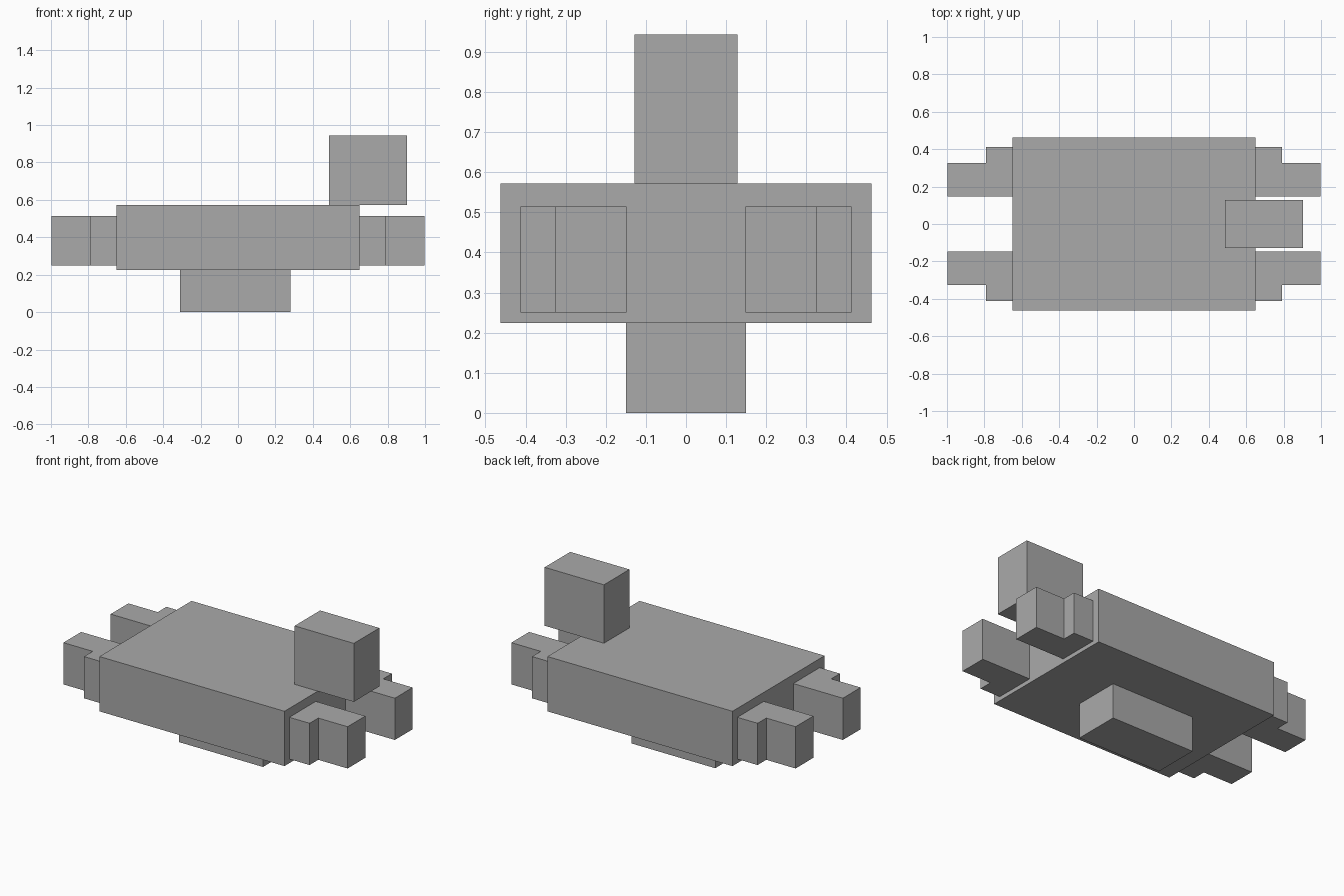
import bpy
import bmesh

cube = bpy.data.objects.get("Cube")
if cube:
    bpy.data.objects.remove(cube, do_unlink=True)

# Single plain grey
grey = bpy.data.materials.new("plain grey")
grey.use_nodes = True
colour = (0.4, 0.4, 0.4, 1)
grey.diffuse_color = colour
grey.node_tree.nodes["Principled BSDF"].inputs["Base Color"].default_value = colour


def prism(name, outline, z0, z1):
    """Extrude a flat outline upward from z0 to z1."""
    bm = bmesh.new()
    base = bm.faces.new([bm.verts.new((x, y, z0)) for x, y in outline])
    top = bmesh.ops.extrude_face_region(bm, geom=[base], use_keep_orig=True)
    for v in top["geom"]:
        if isinstance(v, bmesh.types.BMVert):
            v.co.z = z1
    bmesh.ops.recalc_face_normals(bm, faces=bm.faces)
    mesh = bpy.data.meshes.new(name)
    bm.to_mesh(mesh)
    bm.free()
    mesh.materials.append(grey)
    obj = bpy.data.objects.new(name, mesh)
    bpy.context.collection.objects.link(obj)
    return obj


def box(name, x0, x1, half_y, z0, z1):
    outline = [(x0, -half_y), (x1, -half_y), (x1, half_y), (x0, half_y)]
    return prism(name, outline, z0, z1)


# Body, raised head at one end and the block underneath
box("body", -0.65, 0.65, 0.462, 0.224, 0.572)
box("head", 0.487, 0.903, 0.128, 0.572, 0.943)
box("underside_block", -0.31, 0.28, 0.149, 0, 0.224)

# Four stepped legs, mirrored to each corner
leg = [(0.65, 0.148), (0.998, 0.148), (0.998, 0.326),
       (0.792, 0.326), (0.792, 0.413), (0.65, 0.413)]
for side, sx in (("left", 1), ("right", -1)):
    for end, sy in (("front", -1), ("back", 1)):
        prism(f"{end}_{side}_leg", [(x * sx, y * sy) for x, y in leg], 0.25, 0.515)
